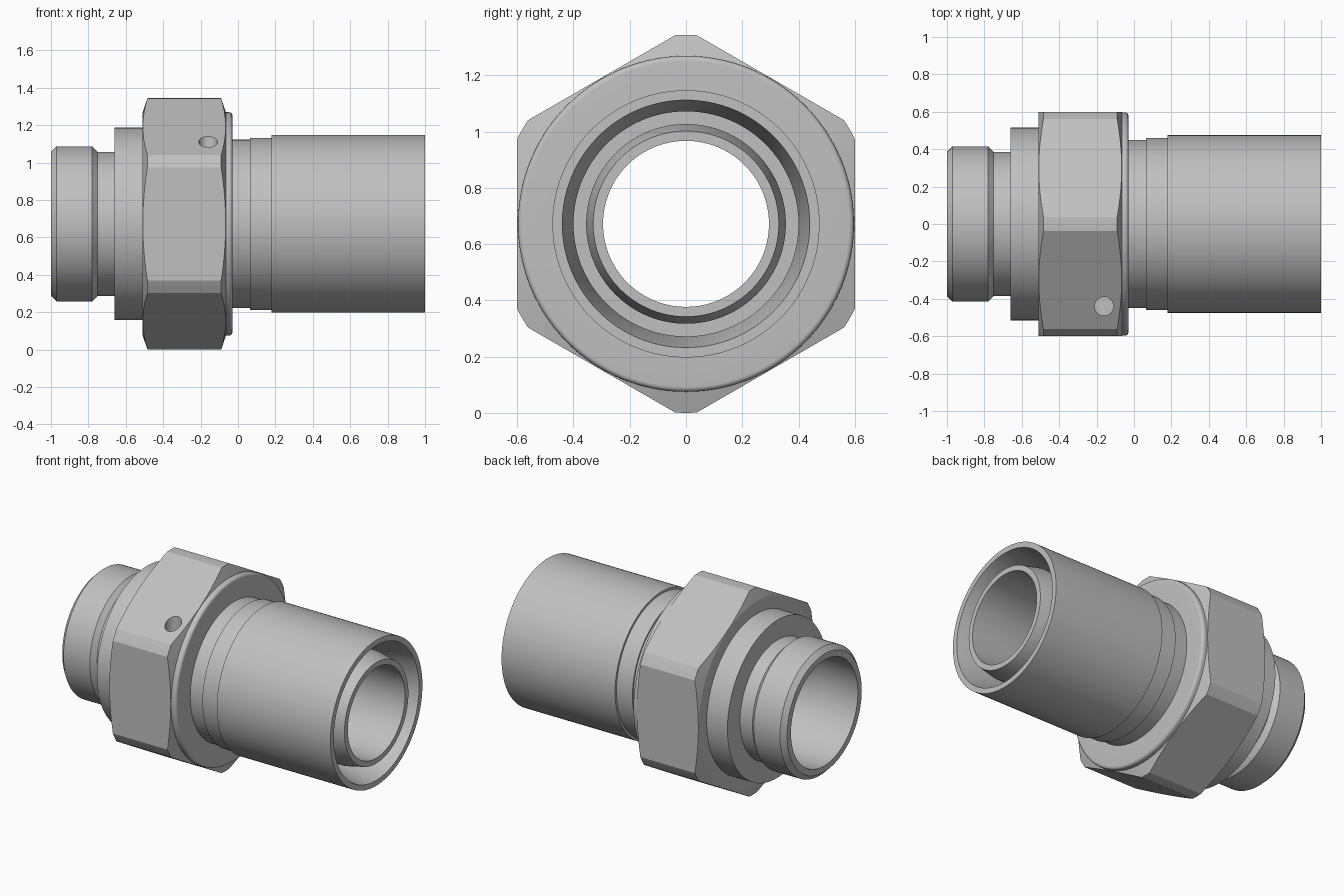
import bpy, bmesh, math
from mathutils import Matrix

cube = bpy.data.objects.get("Cube")
if cube:
    bpy.data.objects.remove(cube, do_unlink=True)

AXIS_Z = 0.672          # height of the fitting's centre line
SEGMENTS = 128

steel = bpy.data.materials.new("grey_steel")
steel.use_nodes = True
colour = (0.53, 0.53, 0.53, 1)
steel.diffuse_color = colour
steel.node_tree.nodes["Principled BSDF"].inputs["Base Color"].default_value = colour


def finish(name, bm):
    bmesh.ops.remove_doubles(bm, verts=bm.verts, dist=1e-5)
    bmesh.ops.recalc_face_normals(bm, faces=bm.faces)
    mesh = bpy.data.meshes.new(name)
    bm.to_mesh(mesh)
    bm.free()
    mesh.materials.append(steel)
    obj = bpy.data.objects.new(name, mesh)
    bpy.context.collection.objects.link(obj)
    return obj


def lathe(name, profile):
    """Spin a closed (x, radius) profile around the centre line."""
    bm = bmesh.new()
    verts = [bm.verts.new((x, 0, AXIS_Z + r)) for x, r in profile]
    edges = [bm.edges.new((verts[i - 1], verts[i])) for i in range(len(verts))]
    bmesh.ops.spin(bm, geom=verts + edges, cent=(0, 0, AXIS_Z), axis=(1, 0, 0),
                   angle=math.tau, steps=SEGMENTS, use_merge=True)
    return finish(name, bm)


def prism(name, sides, radius, depth, matrix):
    bm = bmesh.new()
    bmesh.ops.create_cone(bm, cap_ends=True, segments=sides, radius1=radius,
                          radius2=radius, depth=depth, matrix=matrix)
    return finish(name, bm)


def cut(obj, tool, operation):
    tool.hide_render = True
    mod = obj.modifiers.new(operation, 'BOOLEAN')
    mod.operation, mod.object, mod.solver = operation, tool, 'EXACT'
    bpy.context.view_layer.objects.active = obj
    bpy.ops.object.modifier_apply(modifier=mod.name)
    bpy.data.objects.remove(tool, do_unlink=True)


def smooth(obj, degrees):
    bpy.ops.object.select_all(action='DESELECT')
    obj.select_set(True)
    bpy.context.view_layer.objects.active = obj
    bpy.ops.object.shade_smooth_by_angle(angle=math.radians(degrees))


# Hollow body: threaded end, flange, stepped sleeve, annular gap, inner tube
body = lathe("fitting_body", [
    (-1.0, 0.345), (-1.0, 0.385), (-0.97, 0.415), (-0.78, 0.415),
    (-0.75, 0.385), (-0.66, 0.385), (-0.66, 0.515), (-0.50, 0.515),
    (-0.50, 0.45), (0.065, 0.45), (0.065, 0.46), (0.18, 0.46),
    (0.18, 0.475), (1.0, 0.475), (1.0, 0.44), (0.8, 0.40),
    (0.7, 0.40), (0.7, 0.355), (0.88, 0.355), (1.0, 0.33),
    (1.0, 0.295), (-0.6, 0.295), (-0.75, 0.345)])
smooth(body, 25)

# Hexagonal nut with turned corners and chamfered ends
along_x = Matrix.Translation((-0.29, 0, AXIS_Z)) @ Matrix.Rotation(math.pi / 2, 4, 'Y')
nut = prism("hex_nut", 6, 0.6 / math.cos(math.pi / 6), 0.6, along_x)
top = max(v.co.z for v in nut.data.vertices) - AXIS_Z
if top < 0.65:          # keep a corner pointing straight up
    nut.data.transform(Matrix.Translation((0, 0, AXIS_Z)) @ Matrix.Rotation(math.pi / 6, 4, 'X')
                       @ Matrix.Translation((0, 0, -AXIS_Z)))
cut(nut, lathe("nut_turning", [
    (-0.51, 0.43), (-0.51, 0.597), (-0.484, 0.672),
    (-0.09, 0.672), (-0.065, 0.597), (-0.065, 0.43)]), 'INTERSECT')

# Blind hole drilled straight down into the upper front flat
cut(nut, prism("drill", 40, 0.05, 0.3, Matrix.Translation((-0.16, -0.44, 1.17))), 'DIFFERENCE')
smooth(nut, 15)

# Rounded collar against the nut
edge = 0.018
arc = [(-0.03 - edge + edge * math.sin(a), 0.597 - edge + edge * math.cos(a))
       for a in (i * math.pi / 12 for i in range(7))]
collar = lathe("collar", [(-0.07, 0.43), (-0.07, 0.597)] + arc + [(-0.03, 0.43)])
smooth(collar, 30)
